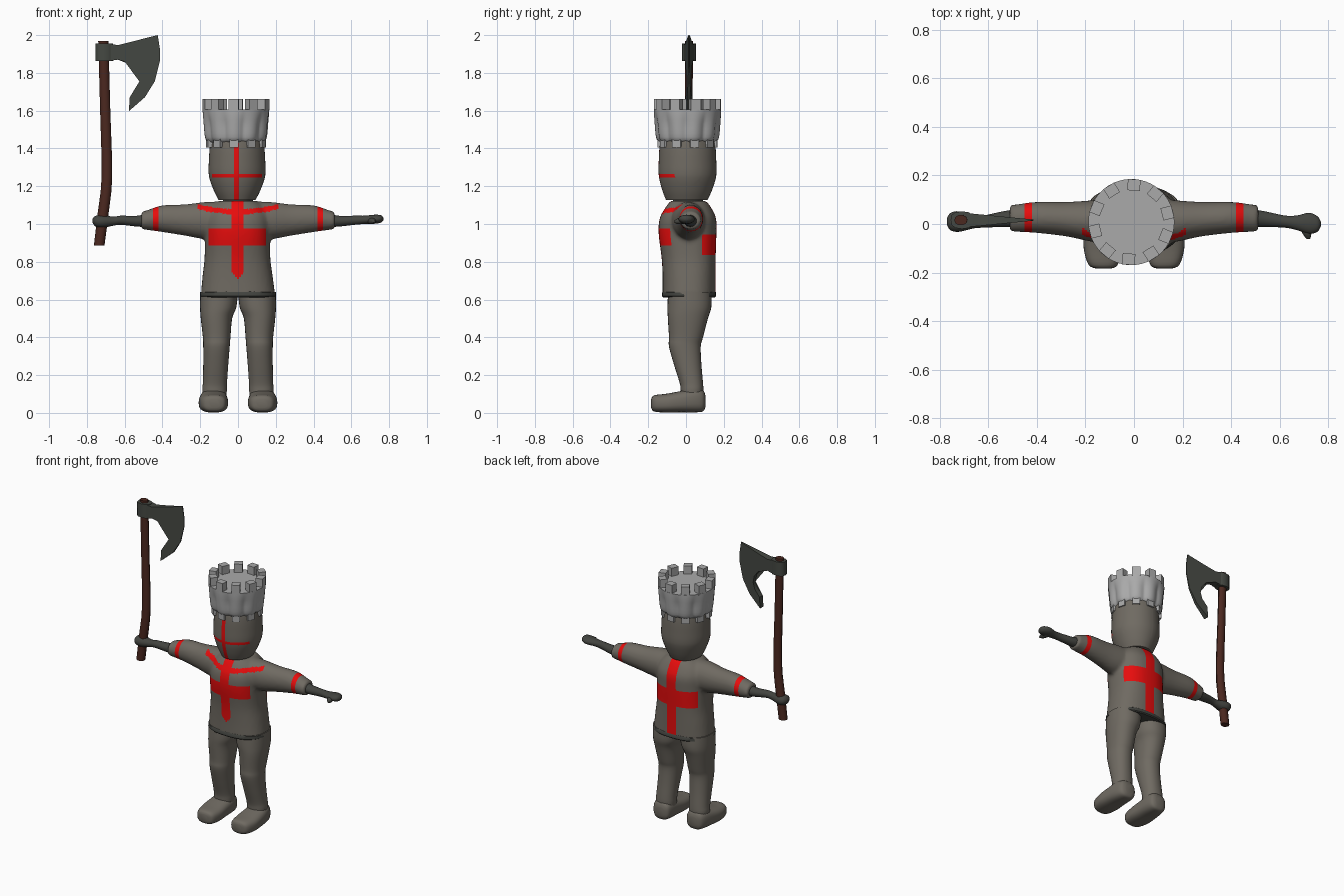
import bpy, bmesh, math
from mathutils import Vector

if "Cube" in bpy.data.objects:
    bpy.data.objects.remove(bpy.data.objects["Cube"])

def mat(name, rgb):
    m = bpy.data.materials.new(name)
    m.diffuse_color = (*rgb, 1)
    m.use_nodes = True
    m.node_tree.nodes["Principled BSDF"].inputs["Base Color"].default_value = m.diffuse_color
    return m

MAIL = mat("mail grey brown", (0.16, 0.145, 0.122))
RED = mat("red", (0.82, 0.004, 0.004))
DARK = mat("dark leather", (0.055, 0.057, 0.05))
STONE = mat("stone grey", (0.40, 0.40, 0.40))
STEEL = mat("dark steel", (0.06, 0.066, 0.056))
WOOD = mat("dark wood", (0.07, 0.021, 0.014))

def finish(bm, name, mats, angle=40):
    bmesh.ops.recalc_face_normals(bm, faces=bm.faces)
    me = bpy.data.meshes.new(name)
    bm.to_mesh(me)
    bm.free()
    for m in mats:
        me.materials.append(m)
    me.shade_smooth()
    me.set_sharp_from_angle(angle=math.radians(angle))
    ob = bpy.data.objects.new(name, me)
    bpy.context.collection.objects.link(ob)
    return ob

def spline(rows, n):
    """Catmull-Rom interpolation of the section rows."""
    out = []
    for i in range(len(rows) - 1):
        p0, p1 = rows[max(i - 1, 0)], rows[i]
        p2, p3 = rows[i + 1], rows[min(i + 2, len(rows) - 1)]
        for k in range(n):
            t = k / n
            out.append([0.5 * (2 * b + (c - a) * t + (2 * a - 5 * b + 4 * c - d) * t * t
                               + (3 * b - a - 3 * c + d) * t ** 3)
                        for a, b, c, d in zip(p0, p1, p2, p3)])
    return out + [list(rows[-1])]

def loft(bm, axis, rows, sides=32, n=4, e=2.0, sx=1, mod=None):
    """Closed tube; each row is (position on axis, centre 1, centre 2, radius 1, radius 2)."""
    rings = []
    for t, c1, c2, r1, r2 in (spline(rows, n) if n > 1 else rows):
        ring = []
        for k in range(sides):
            a = 2 * math.pi * k / sides
            c, s = math.cos(a), math.sin(a)
            f = mod(a, t) if mod else 1
            u = c1 + f * r1 * math.copysign(abs(c) ** (2 / e), c)
            v = c2 + f * r2 * math.copysign(abs(s) ** (2 / e), s)
            x, y, z = {'x': (t, u, v), 'y': (u, t, v), 'z': (u, v, t)}[axis]
            ring.append(bm.verts.new((x * sx, y, z)))
        rings.append(ring)
    for a, b in zip(rings, rings[1:]):
        for k in range(sides):
            j = (k + 1) % sides
            bm.faces.new((a[k], a[j], b[j], b[k]))
    bm.faces.new(rings[0])
    bm.faces.new(rings[-1])

def part(name, m, *args, angle=40, **kw):
    bm = bmesh.new()
    loft(bm, *args, **kw)
    return finish(bm, name, [m], angle)

def paint(ob, xs, zs, rule):
    """Cut the mesh along x and z planes, then colour faces by rule."""
    bm = bmesh.new()
    bm.from_mesh(ob.data)
    for i, vals in ((0, xs), (2, zs)):
        for v in vals:
            co = Vector((0, 0, 0))
            no = Vector((0, 0, 0))
            co[i], no[i] = v, 1
            bmesh.ops.bisect_plane(bm, geom=bm.verts[:] + bm.edges[:] + bm.faces[:],
                                   dist=1e-5, plane_co=co, plane_no=no)
    for f in bm.faces:
        f.material_index = 1 if rule(*f.calc_center_median()) else 0
        f.smooth = True
    bm.to_mesh(ob.data)
    bm.free()

# Tunic: torso and sleeves fused into one skin
bm = bmesh.new()
loft(bm, 'z', [(0.62, 0, .016, .197, .14), (0.72, -.002, .016, .186, .14), (0.82, -.003, .014, .174, .143),
               (0.95, -.002, .008, .172, .153), (1.03, 0, .01, .17, .149), (1.085, 0, .012, .145, .122),
               (1.122, 0, .012, .10, .095)], e=2.4, sides=48)
for s in (1, -1):
    loft(bm, 'x', [(.05, .01, 1.02, .10, .10), (.17, .012, 1.018, .086, .099), (.28, .02, 1.021, .071, .083),
                   (.40, .027, 1.028, .064, .071), (.47, .025, 1.022, .058, .055),
                   (.512, .023, 1.018, .054, .046)], sx=s)
raw = finish(bm, "tunic_raw", [])
rm = raw.modifiers.new("fuse", 'REMESH')
rm.mode, rm.voxel_size = 'VOXEL', 0.011
sm = raw.modifiers.new("relax", 'SMOOTH')
sm.factor, sm.iterations = 0.5, 4
me = bpy.data.meshes.new_from_object(raw.evaluated_get(bpy.context.evaluated_depsgraph_get()))
bpy.data.objects.remove(raw)
me.materials.clear()
me.materials.append(MAIL)
me.materials.append(RED)
tunic = bpy.data.objects.new("tunic", me)
bpy.context.collection.objects.link(tunic)

def tunic_red(x, y, z):
    if .42 < abs(x) < .45:                       # arm bands
        return True
    if y < 0:                                    # chest cross and collar
        if -.035 < x < .03 and z > .71 + abs(x + .002) * 1.0:
            return True
        if -.155 < x < .147 and .886 < z < .976:
            return True
        return abs(x) < .215 and abs(z - 1.065 - .6 * x * x) < .013
    if y > .05:                                  # back cross
        return abs(x) < .035 or (abs(x) < .155 and .835 < z < .945)
    return False

paint(tunic, (-.45, -.42, .42, .45, -.155, .147, .155, -.035, .03, .035),
      (.886, .976, .835, .945), tunic_red)
part("tunic_hem", DARK, 'z', [(.612, 0, .016, .192, .138), (.618, 0, .016, .2, .144),
                              (.637, 0, .016, .198, .143), (.643, 0, .016, .19, .138)], e=2.4, sides=48, n=1)

# Legs and boots
for s, side in ((1, "left"), (-1, "right")):
    part(side + "_leg", MAIL, 'z',
         [(.64, .1, .02, .1, .115), (.56, .105, .018, .096, .116), (.5, .114, .01, .083, .106),
          (.4, .113, 0, .073, .09), (.35, .114, -.006, .07, .084), (.25, .118, .01, .066, .072),
          (.16, .122, .028, .064, .062), (.12, .124, .032, .065, .06), (.06, .124, .032, .06, .058)],
         e=2.2, sx=s)
    part(side + "_boot", MAIL, 'y',
         [(-.184, .125, .05, .028, .024), (-.168, .127, .05, .06, .043), (-.1, .13, .052, .077, .05),
          (-.02, .13, .06, .075, .057), (.05, .127, .067, .068, .064), (.09, .124, .064, .055, .056),
          (.103, .122, .062, .03, .03)], e=2.7, sx=s, angle=60)

# Gloves: open hand with thumb on one side, gripping fist on the other
wrist = [(.49, .024, 1.018, .036, .034), (.54, .02, 1.015, .032, .028), (.62, .01, 1.02, .025, .024)]
bm = bmesh.new()
loft(bm, 'x', wrist + [(.67, .005, 1.022, .03, .022), (.72, .003, 1.025, .043, .024),
                       (.755, 0, 1.027, .032, .02), (.769, 0, 1.027, .01, .008)], sides=20)
loft(bm, 'y', [(0, .70, 1.018, .025, .018), (-.04, .712, 1.015, .018, .016), (-.062, .718, 1.013, .007, .006)], sides=16)
finish(bm, "left_glove", [DARK], 60)
part("right_glove", DARK, 'x', wrist + [(.66, .008, 1.015, .026, .024), (.72, .01, 1.013, .042, .034),
                                        (.755, .01, 1.015, .036, .028), (.77, .01, 1.017, .014, .01)],
     sides=20, sx=-1, angle=60)

# Helm with painted cross, and the neck under it
part("neck", DARK, 'z', [(1.08, 0, .01, .08, .08), (1.15, 0, .01, .08, .08)], n=1)
helm = part("helm", MAIL, 'z', [(1.128, -.005, .004, .098, .11), (1.18, -.005, .006, .124, .132),
                                (1.255, -.005, .008, .149, .152), (1.34, -.005, .008, .149, .152),
                                (1.41, -.005, .008, .144, .148), (1.47, -.005, .008, .135, .138)], sides=48)
helm.data.materials.append(RED)
paint(helm, (-.022, .004, -.138, .128), (1.246, 1.264, 1.43),
      lambda x, y, z: y < -.03 and z < 1.43 and (-.022 < x < .004 or (-.138 < x < .128 and 1.246 < z < 1.264)))

# Stone tower crown: fluted drum with battlements above and teeth below
N, A0, CX, CY = 10, math.radians(14), -.011, .008

def flute(a, z):
    depth = .085 * max(0, min(1, (1.605 - z) / .08))
    return 1 - depth * (1 - abs(math.cos(N / 2 * (a - A0))))

bm = bmesh.new()
loft(bm, 'z', [(1.43, CX, CY, .14, .14), (1.445, CX, CY, .162, .162), (1.48, CX, CY, .17, .17),
               (1.53, CX, CY, .174, .174), (1.575, CX, CY, .177, .177), (1.607, CX, CY, .177, .177)],
     sides=120, n=2, mod=flute)

def blocks(r0, r1, z0, z1, half):
    for i in range(N):
        a = A0 + 2 * math.pi * i / N
        vs = []
        for z in (z0, z1):
            for r, w in ((r0, -half), (r1, -half), (r1, half), (r0, half)):
                vs.append(bm.verts.new((CX + r * math.cos(a) - w * math.sin(a),
                                        CY + r * math.sin(a) + w * math.cos(a), z)))
        for q in ((0, 1, 2, 3), (4, 5, 6, 7), (0, 1, 5, 4), (1, 2, 6, 5), (2, 3, 7, 6), (3, 0, 4, 7)):
            bm.faces.new([vs[k] for k in q])

blocks(.13, .176, 1.60, 1.662, .026)
blocks(.12, .158, 1.405, 1.455, .024)
finish(bm, "tower_crown", [STONE], 35)

# Axe: bent haft, eye and tapered bearded blade
part("axe_haft", WOOD, 'z', [(.885, -.735, .012, .028, .026), (1.05, -.715, .012, .029, .026),
                             (1.25, -.694, .012, .028, .024), (1.6, -.703, .014, .027, .022),
                             (1.97, -.713, .016, .027, .022)], sides=10, n=3)
part("axe_eye", STEEL, 'z', [(1.862, -.708, .016, .047, .036), (1.955, -.708, .016, .047, .036)],
     sides=12, n=1, e=2.6)
outline = [(-.68, 1.954), (-.636, 1.947), (-.546, 1.968), (-.425, 2.0), (-.414, 1.93), (-.414, 1.862),
           (-.44, 1.756), (-.493, 1.671), (-.578, 1.597), (-.573, 1.671), (-.535, 1.715), (-.522, 1.755),
           (-.53, 1.8), (-.562, 1.841), (-.6, 1.86), (-.636, 1.87), (-.68, 1.863)]
bm = bmesh.new()
faces = []
for s in (1, -1):
    vs = [bm.verts.new((x, .016 + s * (.002 + .026 * (-.41 - x) / .27), z)) for x, z in outline]
    faces.append(vs)
for k in range(len(outline)):
    j = (k + 1) % len(outline)
    bm.faces.new((faces[0][k], faces[0][j], faces[1][j], faces[1][k]))
caps = [bm.faces.new(v) for v in faces]
bmesh.ops.triangulate(bm, faces=caps)
finish(bm, "axe_blade", [STEEL], 30)
